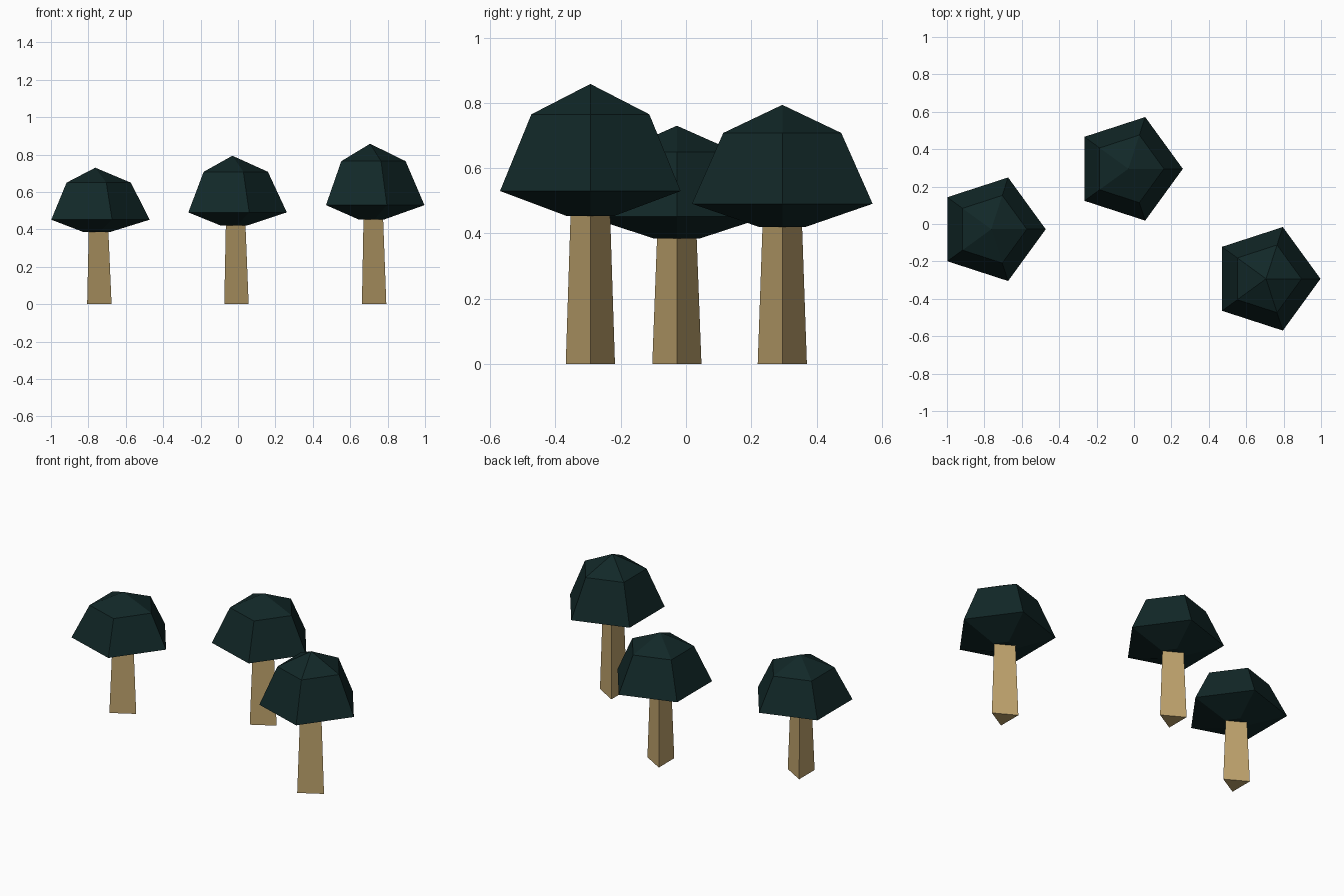
import bpy, bmesh, math

if "Cube" in bpy.data.objects:
    bpy.data.objects.remove(bpy.data.objects["Cube"])


def material(name, rgb):
    m = bpy.data.materials.new(name)
    m.diffuse_color = (*rgb, 1)
    m.use_nodes = True
    m.node_tree.nodes["Principled BSDF"].inputs["Base Color"].default_value = m.diffuse_color
    return m


def lathe(name, sides, profile, loc, mat):
    """Low-poly faceted solid from (radius, z) pairs; radius 0 makes an apex."""
    bm = bmesh.new()
    rings = []
    for r, z in profile:
        n = sides if r > 0 else 1
        rings.append([bm.verts.new((r * math.cos(math.tau * i / sides),
                                    r * math.sin(math.tau * i / sides), z))
                      for i in range(n)])
    for a, b in zip(rings, rings[1:]):
        for i in range(sides):
            j = (i + 1) % sides
            bm.faces.new((a[i], a[j], b[0]) if len(b) == 1
                         else (a[i], a[j], b[j], b[i]))
    for ring in (rings[0], rings[-1]):
        if len(ring) > 1:
            bm.faces.new(ring)
    bmesh.ops.recalc_face_normals(bm, faces=bm.faces[:])
    me = bpy.data.meshes.new(name)
    bm.to_mesh(me)
    bm.free()
    me.materials.append(mat)
    ob = bpy.data.objects.new(name, me)
    ob.location = loc
    bpy.context.collection.objects.link(ob)


bark = material("tan bark", (0.51, 0.36, 0.15))
leaves = material("dark teal leaves", (0.0058, 0.021, 0.021))

# x, y, then crown heights: bottom, widest ring, upper ring, apex
trees = [(-0.763, -0.028, 0.385, 0.452, 0.65, 0.73),
         (-0.03, 0.295, 0.42, 0.491, 0.708, 0.794),
         (0.706, -0.293, 0.453, 0.53, 0.765, 0.858)]

for k, (x, y, bottom, wide, upper, apex) in enumerate(trees, 1):
    # three-sided tapered trunk
    lathe(f"trunk_{k}", 3, [(0.087, 0), (0.07, bottom + 0.003)], (x, y, 0), bark)
    # five-sided domed crown
    lathe(f"crown_{k}", 5, [(0.075, bottom), (0.291, wide), (0.19, upper), (0, apex)],
          (x, y, 0), leaves)
